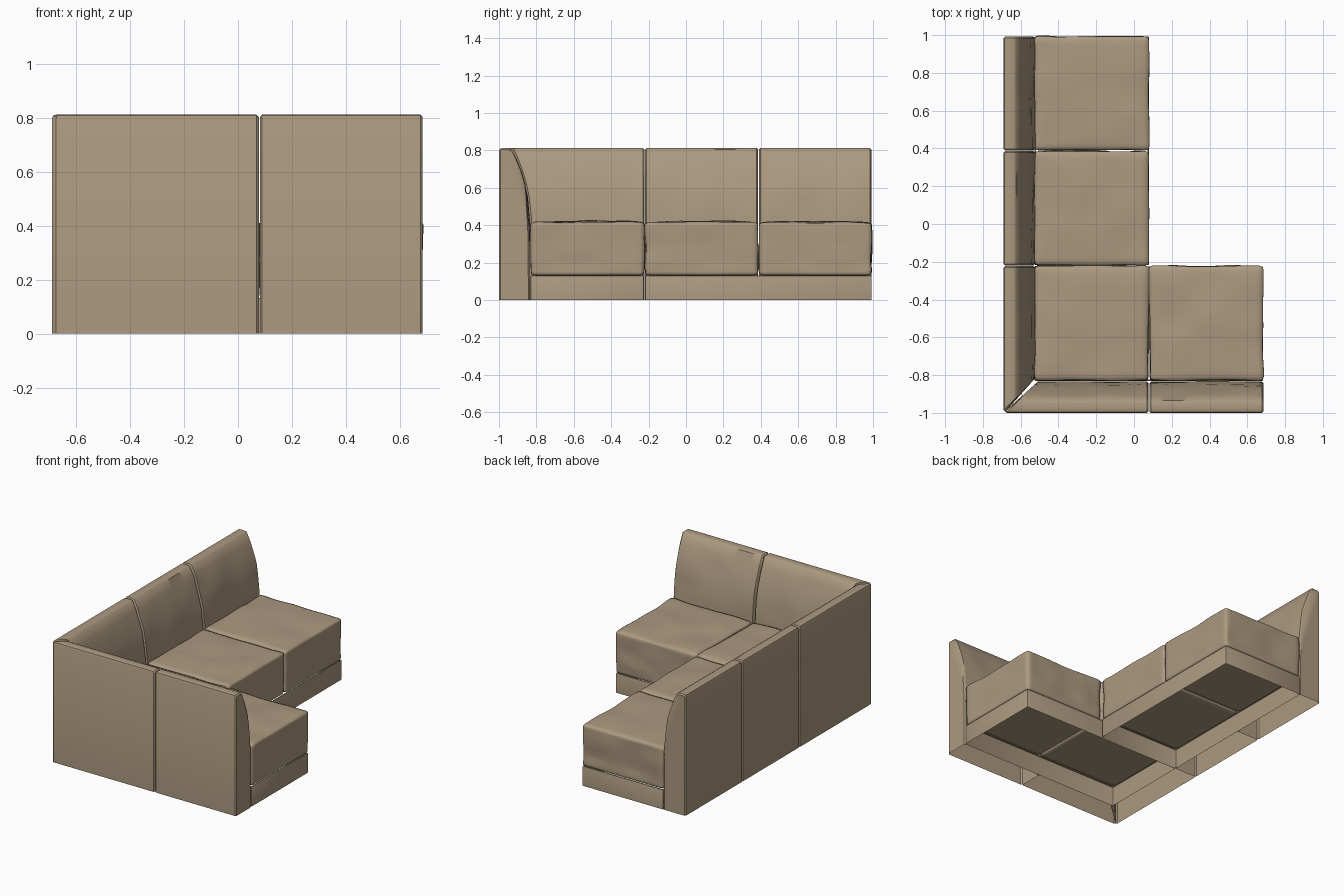
import bpy, bmesh
from mathutils import Vector, noise

if "Cube" in bpy.data.objects:
    bpy.data.objects.remove(bpy.data.objects["Cube"])

mat = bpy.data.materials.new("beige fabric")
mat.diffuse_color = (0.41, 0.32, 0.215, 1)
mat.use_nodes = True
mat.node_tree.nodes["Principled BSDF"].inputs["Base Color"].default_value = mat.diffuse_color


def finish(bm, name, angle=0.7):
    bmesh.ops.recalc_face_normals(bm, faces=bm.faces[:])
    me = bpy.data.meshes.new(name)
    bm.to_mesh(me)
    bm.free()
    ob = bpy.data.objects.new(name, me)
    bpy.context.collection.objects.link(ob)
    me.materials.append(mat)
    bpy.ops.object.select_all(action='DESELECT')
    ob.select_set(True)
    bpy.context.view_layer.objects.active = ob
    bpy.ops.object.shade_smooth_by_angle(angle=angle)
    return ob


def wobble(p, amp):
    return amp * noise.noise(Vector((p.x * 5, p.y * 5, p.z * 7)))


# Seat cushion: rounded, slightly crowned and wrinkled box
def cushion(name, x0, x1, y0, y1, z0=0.132, z1=0.413, r=0.016):
    bm = bmesh.new()
    bmesh.ops.create_cube(bm, size=2)
    bmesh.ops.subdivide_edges(bm, edges=bm.edges[:], cuts=27, use_grid_fill=True)
    c = Vector(((x0 + x1) / 2, (y0 + y1) / 2, (z0 + z1) / 2))
    h = Vector(((x1 - x0) / 2, (y1 - y0) / 2, (z1 - z0) / 2))
    for v in bm.verts:
        s = v.co.copy()
        p = Vector([s[i] * h[i] for i in range(3)])
        core = Vector([max(-h[i] + r, min(h[i] - r, p[i])) for i in range(3)])
        n = (p - core).normalized()
        p = core + n * r + c
        if s.z > -0.99:
            fade = min(1, (s.z + 1) * 2)
            p += n * wobble(p, 0.009) * fade
        if s.z > 0:
            p.z += 0.009 * s.z * (1 - s.x ** 4) * (1 - s.y ** 4)
        v.co = p
    return finish(bm, name, 1.2)


# Plinth: open frame under a pair of seats
def plinth(name, x0, x1, y0, y1, z1=0.132):
    bm = bmesh.new()
    bmesh.ops.create_cube(bm, size=1)
    for v in bm.verts:
        v.co = (x1 if v.co.x > 0 else x0, y1 if v.co.y > 0 else y0,
                z1 if v.co.z > 0 else 0)
    edges = [e for e in bm.edges if max(v.co.z for v in e.verts) > 0.01]
    bmesh.ops.bevel(bm, geom=edges, offset=0.008, segments=2, profile=0.5,
                    affect='EDGES')
    bm.normal_update()
    flat = [f for f in bm.faces if abs(f.normal.z) > 0.99]
    bmesh.ops.delete(bm, geom=flat, context='FACES')
    return finish(bm, name)


# Back rest cross-section: (depth from outer wall, height)
PROFILE = [(0, 0), (0, 0.797), (0.004, 0.808), (0.014, 0.812), (0.054, 0.812),
           (0.066, 0.806), (0.09, 0.75), (0.112, 0.69), (0.133, 0.62),
           (0.147, 0.55), (0.156, 0.47), (0.161, 0.40), (0.164, 0.30), (0.165, 0)]


# Back rest module: profile swept along t, start optionally mitred at 45 degrees
def backrest(name, t0, t1, place, mitre=False, steps=24, b=0.008):
    bm = bmesh.new()
    rings = []
    for f in [0, None] + [i / steps for i in range(1, steps)] + [-1, 1]:
        ring = []
        for u, z in PROFILE:
            start = t0 + (u if mitre else 0)
            if f is None:
                t = start + b
            elif f == -1:
                t = t1 - b
            else:
                t = start + (t1 - start) * f
            if f in (0, 1):      # eased end edges
                u += b if u < 0.03 else -b
                z = min(z, 0.812 - b)
            elif u > 0.08 and 0.3 < z < 0.78:
                u += wobble(Vector((t, u, z)), 0.009) + 0.003
            ring.append(bm.verts.new(place(t, u, z)))
        rings.append(ring)
    for a, c in zip(rings, rings[1:]):
        for i in range(len(a) - 1):
            bm.faces.new((a[i], a[i + 1], c[i + 1], c[i]))
    bm.faces.new(rings[0])
    bm.faces.new(rings[-1])
    return finish(bm, name)


def along_left(t, u, z):
    return (-0.69 + u, t, z)


def along_front(t, u, z):
    return (t, -1 + u, z)


# Back rests
backrest("corner_left_backrest", -0.993, -0.222, along_left, True)
backrest("middle_left_backrest", -0.219, 0.386, along_left)
backrest("end_left_backrest", 0.389, 0.992, along_left)
backrest("corner_front_backrest", -0.683, 0.077, along_front, True)
backrest("end_front_backrest", 0.081, 0.685, along_front)

# Seats
cushion("corner_seat", -0.526, 0.077, -0.828, -0.223)
cushion("middle_seat", -0.526, 0.077, -0.217, 0.385)
cushion("end_seat", -0.526, 0.080, 0.391, 0.993)
cushion("front_seat", 0.083, 0.683, -0.828, -0.223)

# Plinths
plinth("front_plinth", -0.526, 0.683, -0.832, -0.225)
plinth("left_plinth", -0.526, 0.080, -0.218, 0.993)
